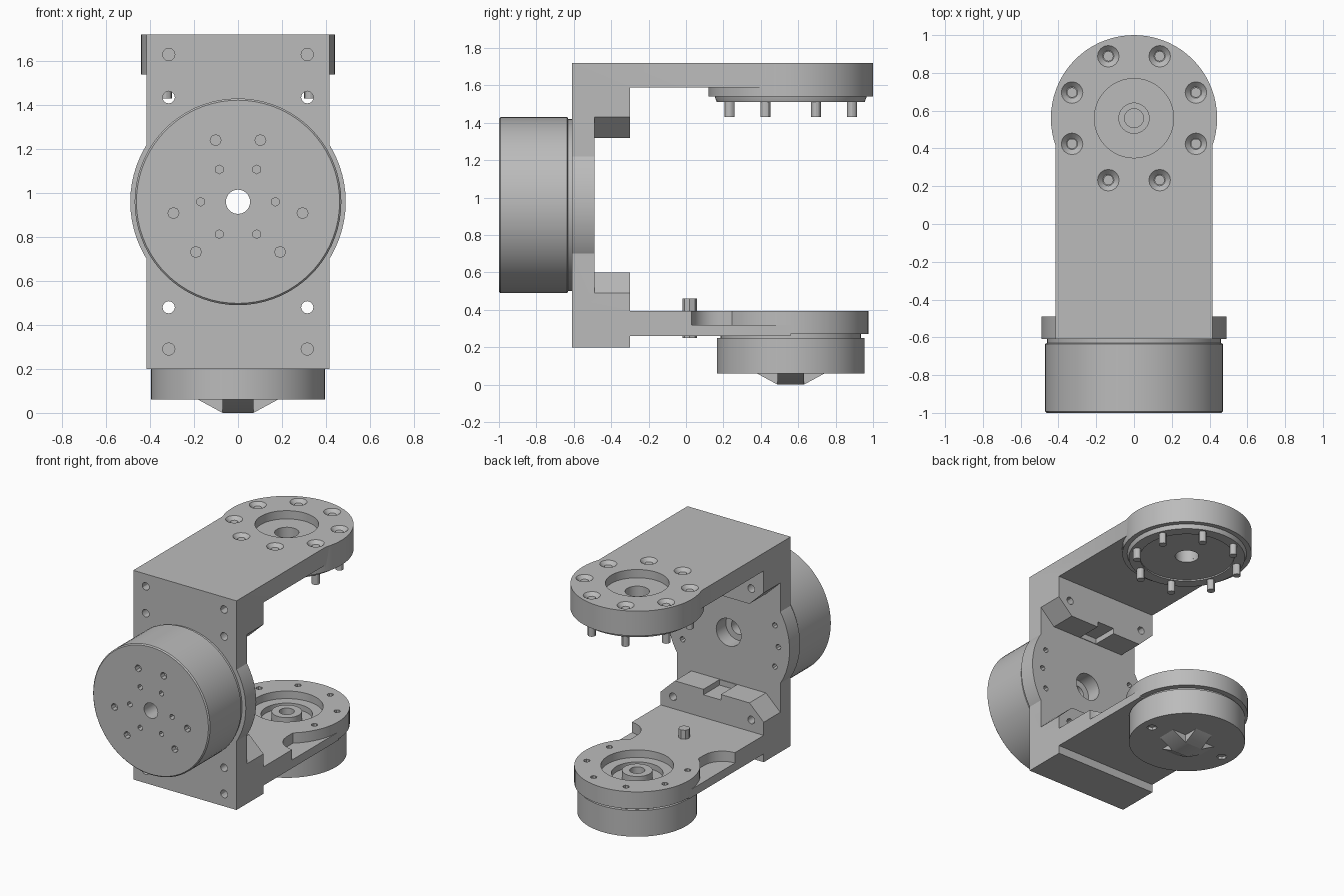
import bpy, bmesh, math
from mathutils import Matrix, Vector

old = bpy.data.objects.get("Cube")
if old:
    bpy.data.objects.remove(old, do_unlink=True)

grey = bpy.data.materials.new("light grey metal")
grey.use_nodes = True
colour = (0.5, 0.5, 0.5, 1)
grey.diffuse_color = colour
grey.node_tree.nodes["Principled BSDF"].inputs["Base Color"].default_value = colour

HUB_Y, DRUM_Z, HALF = 0.56, 0.96, 0.415
TO_Y = Matrix.Rotation(math.pi / 2, 4, "X")      # local z -> -y, local y -> z
TO_X = Matrix(((0, 0, 1, 0), (1, 0, 0, 0), (0, 1, 0, 0), (0, 0, 0, 1)))


def finish(bm, name):
    bmesh.ops.recalc_face_normals(bm, faces=bm.faces[:])
    me = bpy.data.meshes.new(name)
    bm.to_mesh(me)
    bm.free()
    me.materials.append(grey)
    ob = bpy.data.objects.new(name, me)
    bpy.context.collection.objects.link(ob)
    return ob


def add_prism(bm, pts, lo, hi, mat=Matrix()):
    """Extrude a 2D outline from lo to hi along the local z axis."""
    base = bm.faces.new([bm.verts.new(mat @ Vector((a, b, lo))) for a, b in pts])
    ext = bmesh.ops.extrude_face_region(bm, geom=[base])["geom"]
    move = mat.to_3x3() @ Vector((0, 0, hi - lo))
    bmesh.ops.translate(bm, vec=move, verts=[g for g in ext if isinstance(g, bmesh.types.BMVert)])


def add_cyl(bm, r, a, b, lo, hi, mat=Matrix(), n=12, r2=None):
    """Cylinder or cone centred on (a, b) of the local plane."""
    place = mat @ Matrix.Translation((a, b, (lo + hi) / 2))
    bmesh.ops.create_cone(bm, cap_ends=True, segments=n, radius1=r,
                          radius2=r if r2 is None else r2, depth=hi - lo, matrix=place)


def lathe(name, profile, centre, mat=Matrix(), n=72, ring=False):
    bm = bmesh.new()
    vs = [bm.verts.new((r, 0, z)) for r, z in profile]
    pairs = list(zip(vs, vs[1:])) + ([(vs[-1], vs[0])] if ring else [])
    es = [bm.edges.new(p) for p in pairs]
    bmesh.ops.spin(bm, geom=vs + es, cent=(0, 0, 0), axis=(0, 0, 1),
                   angle=math.tau, steps=n, use_duplicate=False)
    bmesh.ops.remove_doubles(bm, verts=bm.verts[:], dist=1e-4)
    bm.transform(Matrix.Translation(centre) @ mat)
    return finish(bm, name)


def boolean(target, bm, op):
    tool = finish(bm, "cutter")
    tool.hide_render = True
    mod = target.modifiers.new("bool", "BOOLEAN")
    mod.operation, mod.solver, mod.object, mod.use_self = op, "EXACT", tool, True
    bpy.context.view_layer.objects.active = target
    bpy.ops.object.modifier_apply(modifier=mod.name)
    bpy.data.objects.remove(tool, do_unlink=True)


def polar(r, deg):
    return r * math.cos(math.radians(deg)), r * math.sin(math.radians(deg))


# C-shaped bracket from its side outline
bm = bmesh.new()
add_prism(bm, [(-.61, .2), (-.3, .2), (-.3, .26), (HUB_Y, .26), (HUB_Y, .395), (-.3, .395),
               (-.3, .49), (-.49, .49), (-.49, 1.43), (-.3, 1.43), (-.3, 1.59),
               (HUB_Y, 1.59), (HUB_Y, 1.72), (-.61, 1.72)], -HALF, HALF, TO_X)
bracket = finish(bm, "bracket")

# Bevelled corner blocks, round back plate and round upper arm end
for edge, side in ((.49, 1), (1.43, -1)):
    bm = bmesh.new()
    add_prism(bm, [(-HALF, edge - .05 * side), (HALF, edge - .05 * side), (HALF, edge),
                   (.3, edge + .11 * side), (-.3, edge + .11 * side), (-HALF, edge)],
              .3, .52, TO_Y)
    boolean(bracket, bm, "UNION")
bm = bmesh.new()
add_cyl(bm, .49, 0, DRUM_Z, .49, .61, TO_Y, 72)
boolean(bracket, bm, "UNION")
bm = bmesh.new()
add_cyl(bm, .44, 0, HUB_Y, 1.54, 1.72, n=72)
boolean(bracket, bm, "UNION")

# Grooves in the corner blocks, and the lower hub opening
bm = bmesh.new()
for z in (.6, 1.32):
    add_prism(bm, [(-.07, z - .04), (.07, z - .04), (.07, z + .04), (-.07, z + .04)], .25, .485, TO_Y)
add_cyl(bm, .3, 0, HUB_Y, .2, .45, n=48)
# Stepped side notches in the lower arm
for s in (-1, 1):
    arc = [(HALF + x, .175 + y) for x, y in (polar(.145, -90 - 15 * i) for i in range(7))]
    add_prism(bm, [(s * x, y) for x, y in [(.5, .6), (.5, .03)] + arc + [(.27, .6)]], .32, .45)
boolean(bracket, bm, "DIFFERENCE")

# Upper arm pocket and centre bore
for r, lo in ((.21, 1.66), (.08, 1.4)):
    bm = bmesh.new()
    add_cyl(bm, r, 0, HUB_Y, lo, 1.8, n=48)
    boolean(bracket, bm, "DIFFERENCE")

# Screw holes, dished seats and the back bore
bm = bmesh.new()
for s in (-1, 1):
    for z, inner in ((.29, .45), (.48, .25), (1.435, .25), (1.63, .45)):
        add_cyl(bm, .028, s * .315, z, inner, .65, TO_Y)
    for a in (-22, 0, 22):
        x, z = polar(.4, a)
        add_cyl(bm, .02, s * x, DRUM_Z + z, .45, .53, TO_Y, 8)
add_cyl(bm, .1, 0, DRUM_Z, .4, .65, TO_Y, 32)
for i in range(8):
    x, y = polar(.355, 22.5 + 45 * i)
    add_cyl(bm, .03, x, HUB_Y + y, 1.692, 1.725, r2=.062, n=16)
boolean(bracket, bm, "DIFFERENCE")

# Front drum with its neck and drilled face
drum = lathe("front_drum", [(.055, .6), (.46, .6), (.46, .63), (.47, .635), (.47, .992),
                            (.462, 1), (.055, 1)], (0, 0, DRUM_Z), TO_Y, ring=True)
bm = bmesh.new()
for k in range(3):
    for d in (-20, 20):
        x, z = polar(.298, 90 + 120 * k + d)
        add_cyl(bm, .025, x, DRUM_Z + z, .96, 1.02, TO_Y, 8)
for k in range(6):
    x, z = polar(.17, 60 * k)
    add_cyl(bm, .02, x, DRUM_Z + z, .96, 1.02, TO_Y, 6)
boolean(drum, bm, "DIFFERENCE")

# Flange and pins under the upper arm
lathe("upper_flange", [(.08, 1.6), (.08, 1.52), (.32, 1.52), (.32, 1.51), (.395, 1.51),
                       (.41, 1.55), (.41, 1.6)], (0, HUB_Y, 0), ring=True)
bm = bmesh.new()
for i in range(8):
    x, y = polar(.355, 22.5 + 45 * i)
    add_cyl(bm, .027, x, HUB_Y + y, 1.43, 1.7)
finish(bm, "upper_pins")

# Lower hub with stepped socket and drum
hub = lathe("lower_hub", [(0, .27), (.05, .27), (.05, .36), (.1, .36), (.1, .3), (.17, .3),
                          (.17, .34), (.24, .34), (.24, .395), (.415, .395), (.415, .27),
                          (.375, .27), (.375, .25), (.395, .25), (.395, .06), (0, .06)],
            (0, HUB_Y, 0))
bm = bmesh.new()
for i in range(8):
    x, y = polar(.34, 22.5 + 45 * i)
    add_cyl(bm, .022, x, HUB_Y + y, .35, .42, n=8)
for s in (-1, 1):
    add_cyl(bm, .035, s * .31, HUB_Y, .04, .08, n=8)
boolean(hub, bm, "DIFFERENCE")

# Tapered cross boss below the hub
bm = bmesh.new()
for turn in (0, math.pi / 2):
    mat = Matrix.Translation((0, HUB_Y, 0)) @ Matrix.Rotation(turn, 4, "Z") @ TO_Y
    add_prism(bm, [(-.19, .065), (-.07, 0), (.07, 0), (.19, .065)], -.07, .07, mat)
finish(bm, "cross_boss")

# Locating pin through the lower arm
bm = bmesh.new()
add_cyl(bm, .038, 0, .02, .25, .46, n=8)
finish(bm, "locating_pin")

# Smooth round walls, keep hard edges
bpy.ops.object.select_all(action="DESELECT")
for ob in bpy.context.collection.objects:
    if ob.type == "MESH" and ob.data.materials and ob.data.materials[0] == grey:
        ob.select_set(True)
        bpy.context.view_layer.objects.active = ob
bpy.ops.object.shade_smooth_by_angle(angle=math.radians(30))
